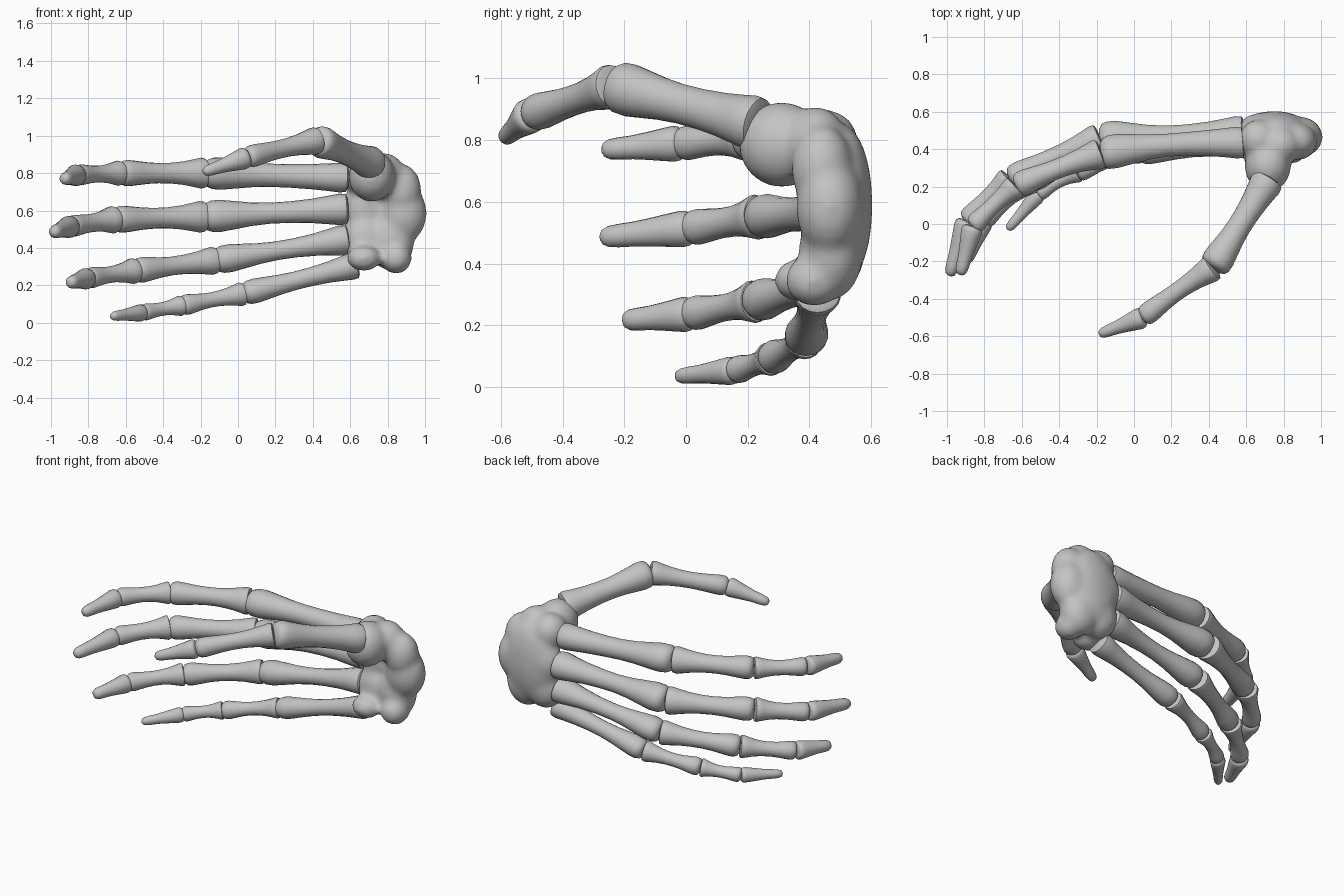
import bpy, bmesh, math
from mathutils import Vector

if "Cube" in bpy.data.objects:
    bpy.data.objects.remove(bpy.data.objects["Cube"])

bone_mat = bpy.data.materials.new("bone_grey")
bone_mat.diffuse_color = (0.55, 0.55, 0.55, 1)
bone_mat.use_nodes = True
bone_mat.node_tree.nodes["Principled BSDF"].inputs["Base Color"].default_value = bone_mat.diffuse_color


def finish(name, bm, angle=45):
    bmesh.ops.recalc_face_normals(bm, faces=bm.faces)
    me = bpy.data.meshes.new(name)
    bm.to_mesh(me)
    bm.free()
    me.materials.append(bone_mat)
    ob = bpy.data.objects.new(name, me)
    bpy.context.collection.objects.link(ob)
    bpy.ops.object.select_all(action='DESELECT')
    ob.select_set(True)
    bpy.context.view_layer.objects.active = ob
    bpy.ops.object.shade_smooth_by_angle(angle=math.radians(angle))
    return ob


def loft(name, a, b, stations, deep=1.0, bow=0.0, sides=18):
    """Round bone from a to b; stations are (t, radius)."""
    a, b = Vector(a), Vector(b)
    d = (b - a).normalized()
    u = (Vector((0, 0, 1)) - d * d.z).normalized()
    v = u.cross(d)
    if v.y < 0:
        v = -v                      # v points to the back of the hand
    bm = bmesh.new()
    rings = []
    for t, r in stations:
        c = a.lerp(b, t) + v * bow * math.sin(math.pi * t)
        depth = 1 + (deep - 1) * abs(2 * t - 1)
        ring = []
        for i in range(sides):
            w = 2 * math.pi * i / sides
            k = depth * (0.96 if math.sin(w) < 0 else 1.02)
            ring.append(bm.verts.new(c + u * r * math.cos(w) + v * r * k * math.sin(w)))
        rings.append(ring)
    for p, q in zip(rings, rings[1:]):
        for i in range(sides):
            j = (i + 1) % sides
            bm.faces.new((p[i], p[j], q[j], q[i]))
    bm.faces.new(rings[0])
    bm.faces.new(rings[-1])
    return finish(name, bm)


def shaft(name, a, b, r0, rm, r1, deep=1.0, bow=0.01):
    """Long bone: flared base, slim shaft, rounded head."""
    def mix(r, k):
        return rm + (r - rm) * k
    st = [(-.005, r0 * .75), (0.008, r0 * .97), (0.05, r0 * 1.02), (0.13, mix(r0, .75)),
          (0.25, mix(r0, .33)), (0.40, mix(r0, .05)), (0.54, rm), (0.67, mix(r1, .22)),
          (0.79, mix(r1, .65)), (0.89, r1), (0.95, r1 * .97), (0.985, r1 * .84),
          (1.006, r1 * .55)]
    return loft(name, a, b, st, deep, bow)


def tip_bone(name, a, b, r0, r1):
    """Last finger bone: tapers to a blunt tip."""
    def mix(k):
        return r1 + (r0 - r1) * k
    st = [(-.01, r0 * .75), (0.03, r0 * .97), (0.10, r0 * 1.02), (0.26, mix(.78)),
          (0.45, mix(.45)), (0.62, mix(.2)), (0.80, mix(.08)), (0.91, r1 * .95),
          (0.975, r1 * .68), (1.0, r1 * .3)]
    return loft(name, a, b, st)


# Fingers: five joint positions, then (base, shaft, head) radii per bone and tip radii
fingers = {
    "index": ([(.585, .432, .775), (-.175, .375, .80), (-.63, .20, .80),
               (-.86, -.015, .790), (-.928, -.272, .768)],
              [(.078, .062, .086), (.081, .054, .070), (.066, .045, .056)], (.057, .034)),
    "middle": ([(.585, .485, .608), (-.18, .455, .567), (-.66, .238, .552),
                (-.895, .015, .515), (-.985, -.277, .484)],
               [(.083, .056, .086), (.083, .055, .072), (.072, .049, .058)], (.058, .036)),
    "ring": ([(.59, .475, .446), (-.12, .430, .333), (-.55, .228, .278),
              (-.805, .015, .237), (-.898, -.203, .215)],
             [(.080, .050, .075), (.073, .050, .068), (.068, .044, .056)], (.056, .035)),
    "little": ([(.635, .425, .308), (.03, .385, .155), (-.30, .275, .092),
                (-.51, .160, .054), (-.675, -.030, .034)],
               [(.070, .049, .066), (.062, .040, .055), (.054, .036, .045)], (.045, .026)),
    # the thumb has one bone fewer
    "thumb": ([(.72, .235, .85), (.425, -.235, .975), (.05, -.50, .885), (-.185, -.59, .805)],
              [(.088, .065, .086), (.072, .049, .060)], (.057, .030)),
}
part_names = ["palm_bone", "near_bone", "mid_bone"]
for finger, (joints, radii, tip) in fingers.items():
    for i, (r0, rm, r1) in enumerate(radii):
        deep = 1.1 if i == 0 and finger != "thumb" else 1.0
        bow = 0.008
        if i == 0:
            bow = 0.018 if finger == "index" else 0.0
        shaft(f"{finger}_{part_names[i]}", joints[i], joints[i + 1], r0, rm, r1, deep, bow)
    tip_bone(f"{finger}_tip_bone", joints[-2], joints[-1], *tip)

# Wrist: lumps fused into one smooth mass, hollow on the palm side
lumps = [
    ((.715, .310, .785), (.125, .140, .140)),
    ((.665, .450, .790), (.105, .110, .11)),
    ((.78, .42, .785), (.115, .105, .125)),
    ((.875, .440, .71), (.105, .10, .14)),
    ((.68, .50, .61), (.125, .095, .15)),
    ((.885, .465, .585), (.125, .11, .16)),
    ((.68, .475, .44), (.125, .105, .14)),
    ((.815, .47, .44), (.130, .105, .16)),
    ((.845, .415, .345), (.085, .095, .085)),
    ((.672, .365, .345), (.092, .080, .070)),
    ((.75, .51, .59), (.18, .095, .26)),
]
bm = bmesh.new()
for c, r in lumps:
    made = bmesh.ops.create_icosphere(bm, subdivisions=3, radius=1)["verts"]
    for vert in made:
        vert.co = Vector([c[k] + vert.co[k] * r[k] for k in range(3)])
wrist = finish("wrist_bones", bm, 180)
rm = wrist.modifiers.new("fuse", 'REMESH')
rm.mode = 'VOXEL'
rm.voxel_size = 0.016
rm.use_smooth_shade = True
sm = wrist.modifiers.new("soften", 'SMOOTH')
sm.factor = 0.5
sm.iterations = 12
